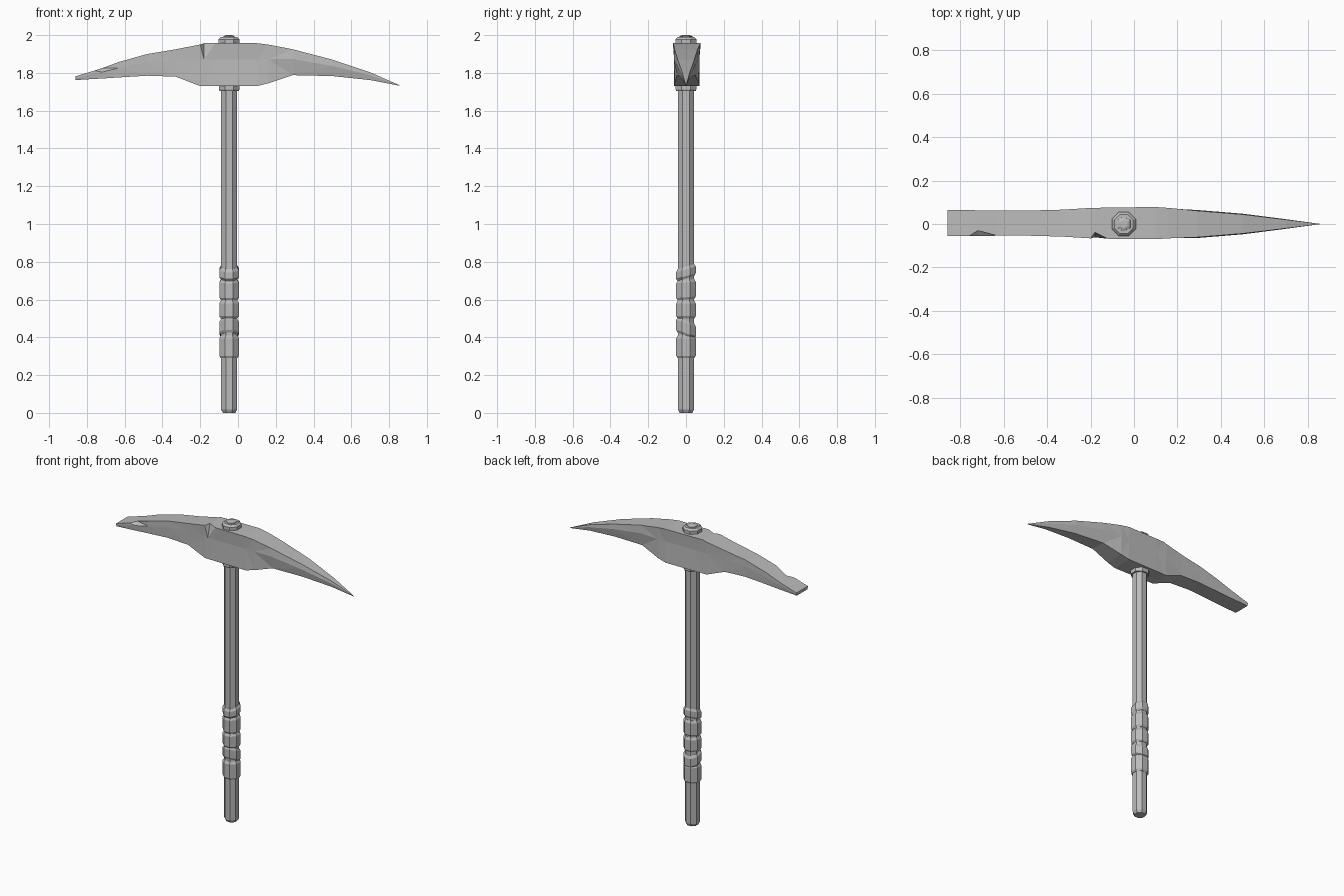
import bpy, bmesh, math
from mathutils import Matrix, Vector

default = bpy.data.objects.get("Cube")
if default:
    bpy.data.objects.remove(default)

GREY = (0.5, 0.5, 0.5, 1)
grey = bpy.data.materials.new("plain grey")
grey.use_nodes = True
grey.diffuse_color = GREY
grey.node_tree.nodes["Principled BSDF"].inputs["Base Color"].default_value = GREY

AXIS_X = -0.047   # handle centre line


def finish(name, bm):
    bmesh.ops.recalc_face_normals(bm, faces=bm.faces)
    mesh = bpy.data.meshes.new(name)
    bm.to_mesh(mesh)
    bm.free()
    mesh.materials.append(grey)
    obj = bpy.data.objects.new(name, mesh)
    bpy.context.collection.objects.link(obj)
    return obj


def loft(name, rings):
    """Skin a list of equal point rings and cap both ends."""
    bm = bmesh.new()
    loops = [[bm.verts.new(p) for p in ring] for ring in rings]
    count = len(loops[0])
    for a, b in zip(loops, loops[1:]):
        for i in range(count):
            j = (i + 1) % count
            bm.faces.new((a[i], a[j], b[j], b[i]))
    bm.faces.new(loops[0])
    bm.faces.new(loops[-1])
    return finish(name, bm)


def turned(name, profile, tilt=0.0, sides=8):
    """Faceted round part on the handle axis; tilt slopes it along y."""
    rings = []
    for radius, z in profile:
        ring = []
        for i in range(sides):
            a = math.tau * (i + 0.5) / sides
            y = radius * math.sin(a)
            ring.append(Vector((AXIS_X + radius * math.cos(a), y, z + tilt * y)))
        rings.append(ring)
    return loft(name, rings)


# Wooden shaft with chamfered butt
turned("handle", [(0.036, 0), (0.046, 0.018), (0.046, 1.97)])

# Grip bindings: lower height, upper height, slope
for i, (low, high, tilt) in enumerate([(0.29, 0.41, 0), (0.41, 0.49, -0.35),
                                       (0.5, 0.595, 0), (0.6, 0.705, 0.08),
                                       (0.712, 0.775, 0.3)]):
    turned(f"grip_band_{i + 1}",
           [(0.048, low), (0.056, low + 0.012), (0.056, high - 0.015), (0.047, high)], tilt)

# Collars under and over the head
turned("lower_collar", [(0.056, 1.705), (0.059, 1.712), (0.059, 1.74)])
turned("upper_collar", [(0.06, 1.945), (0.06, 1.978), (0.047, 1.99), (0.034, 1.99)])
turned("handle_end", [(0.036, 1.98), (0.034, 1.994), (0.02, 2)], sides=6)

# Head stations: x, bottom, top, half width, waist factor, front corner chip
STATIONS = [
    (-0.86, 1.762, 1.782, 0.06, 1, 0),
    (-0.76, 1.768, 1.812, 0.06, 1, 0),
    (-0.72, 1.77, 1.825, 0.059, 1, 0.025),
    (-0.63, 1.776, 1.858, 0.058, 1, 0),
    (-0.48, 1.785, 1.9, 0.058, 1, 0),
    (-0.33, 1.78, 1.925, 0.062, 0.97, 0),
    (-0.2, 1.73, 1.95, 0.07, 0.93, 0),
    (-0.18, 1.73, 1.957, 0.07, 0.93, 0.028),
    (-0.12, 1.73, 1.957, 0.072, 0.9, 0),
    (0.1, 1.73, 1.957, 0.074, 0.9, 0),
    (0.16, 1.745, 1.95, 0.07, 0.96, 0),
    (0.29, 1.788, 1.925, 0.061, 1.06, 0),
    (0.5, 1.783, 1.87, 0.044, 1.08, 0),
    (0.7, 1.762, 1.803, 0.02, 1.1, 0),
    (0.855, 1.732, 1.735, 0.001, 1, 0),
]
rings = []
for x, low, high, half, waist, chip in STATIONS:
    mid = low + (high - low) * 0.62
    shift = 0.004 if x < 0.2 else 0
    under = half * (0.93 if x < 0.2 else 0.8)
    rings.append([Vector((x, y + shift, z)) for y, z in (
        (-under, low), (-half * waist, mid), (-half + chip, high),
        (half, high), (half * waist, mid), (under, low))])
head = loft("pick_head", rings)

# Split the head's faces into hard facets
bm = bmesh.new()
bm.from_mesh(head.data)
bmesh.ops.triangulate(bm, faces=bm.faces)
bm.to_mesh(head.data)
bm.free()
